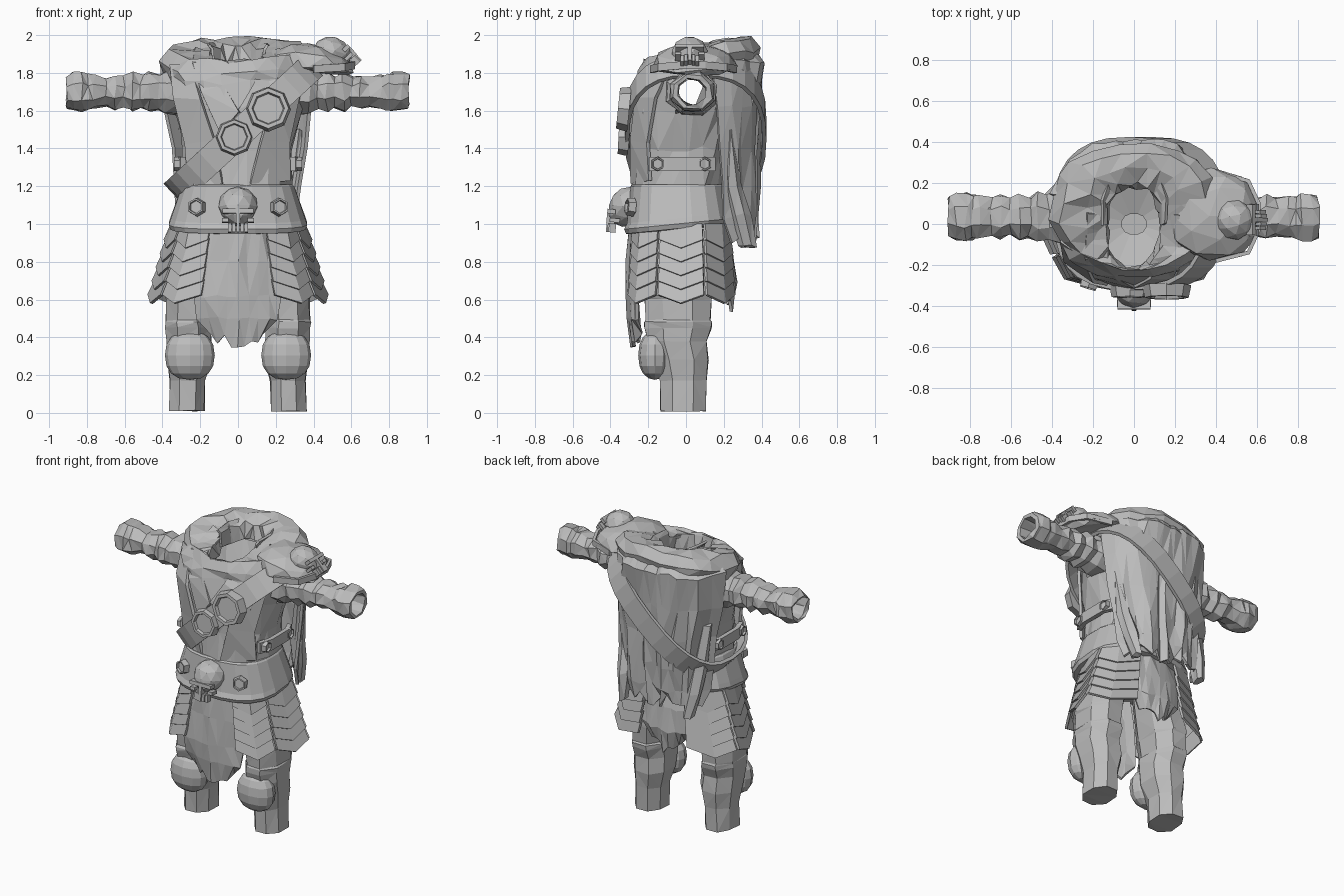
import bpy, bmesh, math, random
from mathutils import Vector, Matrix

random.seed(4)
old = bpy.data.objects.get("Cube")
if old:
    bpy.data.objects.remove(old, do_unlink=True)

grey = bpy.data.materials.new("plain grey")
grey.use_nodes = True
grey.diffuse_color = (0.5, 0.5, 0.5, 1)
grey.node_tree.nodes["Principled BSDF"].inputs["Base Color"].default_value = (0.5, 0.5, 0.5, 1)


def finish(name, bm, thick=0, rough=0, offset=0):
    """Turn a bmesh into a named object; optional ragged surface and thickness."""
    if rough:
        for v in bm.verts:
            v.co += Vector([random.uniform(-rough, rough) for _ in range(3)])
        bmesh.ops.triangulate(bm, faces=bm.faces[:])
    bmesh.ops.recalc_face_normals(bm, faces=bm.faces[:])
    mesh = bpy.data.meshes.new(name)
    bm.to_mesh(mesh)
    bm.free()
    mesh.materials.append(grey)
    ob = bpy.data.objects.new(name, mesh)
    bpy.context.collection.objects.link(ob)
    if thick:
        mod = ob.modifiers.new("thickness", 'SOLIDIFY')
        mod.thickness, mod.offset = thick, offset
    return ob


def loft(rings, closed=True, caps=False):
    bm = bmesh.new()
    rows = [[bm.verts.new(p) for p in r] for r in rings]
    n = len(rows[0])
    for a, b in zip(rows, rows[1:]):
        for i in range(n if closed else n - 1):
            j = (i + 1) % n
            bm.faces.new((a[i], a[j], b[j], b[i]))
    if caps:
        bm.faces.new(rows[0])
        bm.faces.new(rows[-1])
    return bm


def power(c, e):
    return math.copysign(abs(c) ** e, c)


def oval(z, rx, y0, y1, n=20, e=0.85, cx=0, tilt=0):
    """Rounded ring in plan; tilt raises the back and lowers the front."""
    pts = []
    for i in range(n):
        a = math.tau * (i + 0.5) / n
        s = power(math.sin(a), e)
        pts.append((cx + rx * power(math.cos(a), e), (y0 + y1) / 2 + (y1 - y0) / 2 * s, z + tilt * s))
    return pts


def disc(name, centre, normal, r, depth, n):
    """Raised stud or medallion with a rim and a sunk face."""
    bm = bmesh.new()
    bmesh.ops.create_cone(bm, cap_ends=True, segments=n, radius1=r, radius2=r * 0.9, depth=depth)
    bm.faces.ensure_lookup_table()
    top = [f for f in bm.faces if f.normal.z > 0.9]
    bmesh.ops.inset_region(bm, faces=top, thickness=r * 0.18)
    bmesh.ops.inset_region(bm, faces=top, thickness=r * 0.06, depth=-depth * 0.35)
    turn = Vector(normal).to_track_quat('Z', 'Y').to_matrix().to_4x4()
    bm.transform(Matrix.Translation(centre) @ turn)
    return finish(name, bm)


# Torso with a collar that drops at the front, open at both arm holes
torso = loft([oval(0.98, .32, -.27, .2), oval(1.2, .295, -.28, .2), oval(1.4, .295, -.285, .22),
              oval(1.6, .325, -.29, .28), oval(1.79, .385, -.27, .37, tilt=.04),
              oval(1.86, .41, -.25, .395, tilt=.06), oval(1.925, .36, -.235, .36, tilt=.06, e=.95),
              oval(1.925, .24, -.225, .28, tilt=.065), oval(1.895, .14, -.215, .2, tilt=.06),
              oval(1.80, .125, -.2, .18, tilt=.06)])
bmesh.ops.delete(torso, context='FACES', geom=[
    f for f in torso.faces if abs(f.calc_center_median().x) > .27
    and abs(f.calc_center_median().y - .03) < .08 and 1.6 < f.calc_center_median().z < 1.8])
finish("torso", torso, rough=.016)

# Inner shirt floor under the collar
finish("shirt_inside", loft([oval(1.62, .3, -.24, .22, 12), oval(1.56, .06, -.05, .05, 12)]))

# Front folds: lapels meeting in a V, with a loose pleat beside each
for s, side in ((1, "left"), (-1, "right")):
    rows = [((.14, .05, 1.9), (.23, .05, 1.925)), ((.12, -.17, 1.85), (.24, -.17, 1.85)),
            ((.08, -.265, 1.73), (.19, -.26, 1.69)), ((.0, -.3, 1.6), (.09, -.295, 1.48))]
    finish(side + "_lapel", loft([[(s * x, y, z) for x, y, z in r] for r in rows], False), .022, .006)
    rows = [((.24, -.16, 1.84), (.36, -.08, 1.84)), ((.2, -.27, 1.66), (.33, -.17, 1.66)),
            ((.12, -.29, 1.45), (.28, -.2, 1.42)), ((.07, -.285, 1.22), (.27, -.2, 1.22))]
    finish(side + "_pleat", loft([[(s * x, y, z) for x, y, z in r] for r in rows], False), .02, .012)

# Rear collar roll
finish("collar_back", loft([[(x * k, y * k, z) for x, y in
       ((-.13, -.0), (-.13, .1), (-.09, .2), (.09, .2), (.13, .1), (.13, -.0))]
       for k, z in ((.97, 1.83), (1.04, 1.93), (1.25, 1.955))], False), .015, .008)

# Cape: creased sheet hanging from the shoulders to a ragged hem
folds = [random.uniform(-.035, .012) for _ in range(17)]
cape = []
for z, w, back, edge in ((1.955, .33, .33, .14), (1.85, .40, .41, .14), (1.62, .39, .395, .17), (1.4, .35, .38, .2),
                         (1.2, .33, .375, .21), (1.04, .31, .37, .22), (.95, .29, .36, .25)):
    row = []
    for i in range(17):
        u = i / 8 - 1
        hem = random.uniform(-.07, .05) * (z < 1) - .06 * (z > 1.9) * abs(u)
        row.append((w * u, edge + (back - edge) * (1 - abs(u) ** 3) + folds[i] * min(1, (1.96 - z) * 2), z + hem))
    cape.append(row)
finish("cape", loft(cape, False), .02, .014)
for s in (1, -1):
    finish("cape_tail", loft([oval(1.5, .03, .19, .26, 6, 1, s * .32), oval(1.2, .045, .21, .3, 6, 1, s * .285),
                              oval(1.05, .05, .23, .34, 6, 1, s * .27), oval(.88, .025, .28, .37, 6, 1, s * .25)],
                             caps=True), rough=.01)

# Diagonal sash looping over one shoulder
across = Vector((-.68, 0, .73))
sash = [[], []]
for i in range(28):
    a = math.tau * i / 28
    x = .03 + .365 * power(math.cos(a), .8)
    y = .048 + (.36 if a > math.pi else .367) * power(math.sin(a), .75)
    mid = Vector((x, y, 1.474 + .92 * x))
    for row, k in zip(sash, (-.075, .075)):
        row.append(mid + across * k)
finish("sash", loft(sash), .022)
disc("small_medallion", (-.02, -.33, 1.46), (0, -1, .05), .1, .055, 8)
disc("large_medallion", (.16, -.33, 1.61), (0, -1, .1), .12, .06, 8)


def skull(name, centre, turn, size):
    """Faceted skull facing -y before it is turned: cranium, sockets, cheeks and teeth."""
    bm = bmesh.new()
    bmesh.ops.create_icosphere(bm, subdivisions=2, radius=1)
    for v in bm.verts:
        c = v.co
        if c.z < 0:
            c.x *= 1 + .3 * c.z
        c.y -= .25 * max(0, -c.z)
    for x in (-.62, .62):
        m = Matrix.Translation((x, -.65, -.72)) @ Matrix.Diagonal((.32, .5, .2, 1))
        bmesh.ops.create_cube(bm, size=1, matrix=m)
    for x, z, w in ((0, -.62, .22), (0, -.3, 1.5)):
        m = Matrix.Translation((x, -.85, z)) @ Matrix.Diagonal((w, .4, .22 if w > 1 else .55, 1))
        bmesh.ops.create_cube(bm, size=1, matrix=m)
    for i in range(-2, 3):
        m = Matrix.Translation((i * .2, -.85 + abs(i) * .06, -1.1)) @ Matrix.Diagonal((.17, .35, .45, 1))
        bmesh.ops.create_cube(bm, size=1, matrix=m)
    bm.transform(Matrix.Translation(centre) @ turn @ Matrix.Diagonal((size, size, size, 1)))
    finish(name, bm)


skull("belt_skull", (0, -.3, 1.09), Matrix.Rotation(-.1, 4, 'X'), .108)
skull("shoulder_skull", (.49, .02, 1.895), Matrix.Rotation(math.pi / 2, 4, 'Z') @ Matrix.Rotation(-.75, 4, 'X'), .1)

# Shoulder guard under the skull
bm = bmesh.new()
bmesh.ops.create_icosphere(bm, subdivisions=2, radius=1)
for v in bm.verts:
    v.co = Vector((.38 + .23 * power(v.co.x, .85), .045 + .22 * power(v.co.y, .8),
                   1.83 + max(v.co.z, -.15) * .12 - v.co.x * .02))
finish("shoulder_guard", bm, rough=.012)
finish("shoulder_rim", loft([[(.4, -.18, z), (.56, -.14, z + .01), (.61, -.03, z + .02), (.61, .1, z + .02),
                             (.56, .21, z + .01), (.4, .26, z)] for z in (1.80, 1.84)], False), .02)

# Belt with a flared lower lip that dips at the front
rings = []
for z, rx, y0, y1 in ((1.21, .29, -.285, .2), (1.2, .30, -.295, .21), (1.03, .36, -.315, .24), (1.0, .37, -.33, .25),
                      (.975, .36, -.32, .24), (.97, .31, -.28, .2)):
    rings.append([(x, y, q + (.1 * (y + .05) if q < 1.1 else 0)) for x, y, q in oval(z, rx, y0, y1, 20, .75)])
finish("belt", loft(rings, caps=True))

# Layered scale skirt: three bowed columns on each side, five scales per column
corners = [Vector((.18, -.295)), Vector((.385, -.15)), Vector((.455, .10)), Vector((.17, .25))]
for s, side in ((1, "left"), (-1, "right")):
    disc(side + "_belt_stud", (s * .22, -.295, 1.09), (s * .3, -1, .1), .05, .04, 6)
    finish(side + "_side_strap", loft([[(s * .29, -.19, z), (s * .32, -.1, z), (s * .32, .08, z), (s * .29, .15, z)]
                                      for z in (1.28, 1.355)], False), .03)
    for y in (-.15, .1):
        disc(side + "_strap_stud", (s * .32, y, 1.318), (s, 0, 0), .04, .04, 6)
    for a, b, bow in zip(corners, corners[1:], (.15, .05, .13)):
        for k in range(5):
            rows = []
            for t, lift in ((k / 5, 0), ((k + 1) / 5 + .03, .018)):
                row = []
                for u in (.03, .5, .97):
                    p = a.lerp(b, u)
                    g = 1 + lift * 2 + (bow if u == .5 else 0)
                    row.append((s * p.x * (.77 + .23 * t) * g, p.y * (.93 + .07 * t) * g,
                                1.0 - .365 * t - (.045 * (t > 0) if u == .5 else 0)))
                rows.append(row)
            finish(side + "_skirt_scale", loft(rows, False), .016)

    # Leg with wrapped thigh and thick knee, then a flattened knee guard
    leg = [oval(z, rx, y0, y1, 8, .9, s * cx) for z, cx, rx, y0, y1 in (
        (.97, .16, .11, -.18, .13), (.75, .23, .13, -.215, .14), (.62, .262, .13, -.235, .15),
        (.6, .262, .125, -.23, .145), (.49, .268, .12, -.225, .14),
        (.48, .268, .127, -.235, .15), (.45, .265, .127, -.23, .145), (.38, .262, .127, -.21, .12),
        (.28, .255, .125, -.185, .13), (.17, .265, .1, -.145, .115), (.01, .27, .1, -.145, .115))]
    finish(side + "_leg", loft(leg, caps=True), rough=.004)
    bm = bmesh.new()
    bmesh.ops.create_uvsphere(bm, u_segments=12, v_segments=8, radius=1)
    for v in bm.verts:
        v.co = Vector((s * .255 + .132 * power(v.co.x, .85), -.165 + .088 * v.co.y, .305 + .13 * power(v.co.z, .85)))
    finish(side + "_knee_guard", bm)

    # Ragged open sleeve with a heavy cuff
    sleeve = []
    for x, r in ((.3, .13), (.38, .12), (.42, .1), (.47, .115), (.51, .092), (.56, .108), (.6, .085),
                 (.65, .098), (.7, .083), (.76, .092), (.79, .1), (.82, .108), (.87, .106), (.905, .09),
                 (.9, .07), (.7, .07)):
        sleeve.append([(s * x, .035 + 1.15 * r * math.cos(t * math.pi / 4 + .39),
                        1.7 + r * math.sin(t * math.pi / 4 + .39)) for t in range(8)])
    finish(side + "_sleeve", loft(sleeve), rough=.01)


# Hanging cloths with torn hems, front and back
def hanging(name, rows, sign):
    grid = []
    for z, w, y in rows:
        last = z == rows[-1][0]
        grid.append([(w * (i / 4 - 1), sign * (y - .05 * abs(i / 4 - 1) ** 2),
                      z + last * (random.uniform(-.03, .03) + .05 * abs(i / 4 - 1))) for i in range(9)])
    finish(name, loft(grid, False), .018, .009)


hanging("front_cloth", ((.98, .16, .3), (.8, .2, .305), (.62, .225, .31), (.5, .21, .305), (.36, .13, .285)), -1)
hanging("back_cloth", ((1.0, .17, .21), (.85, .19, .24), (.7, .18, .26), (.56, .12, .235)), 1)
